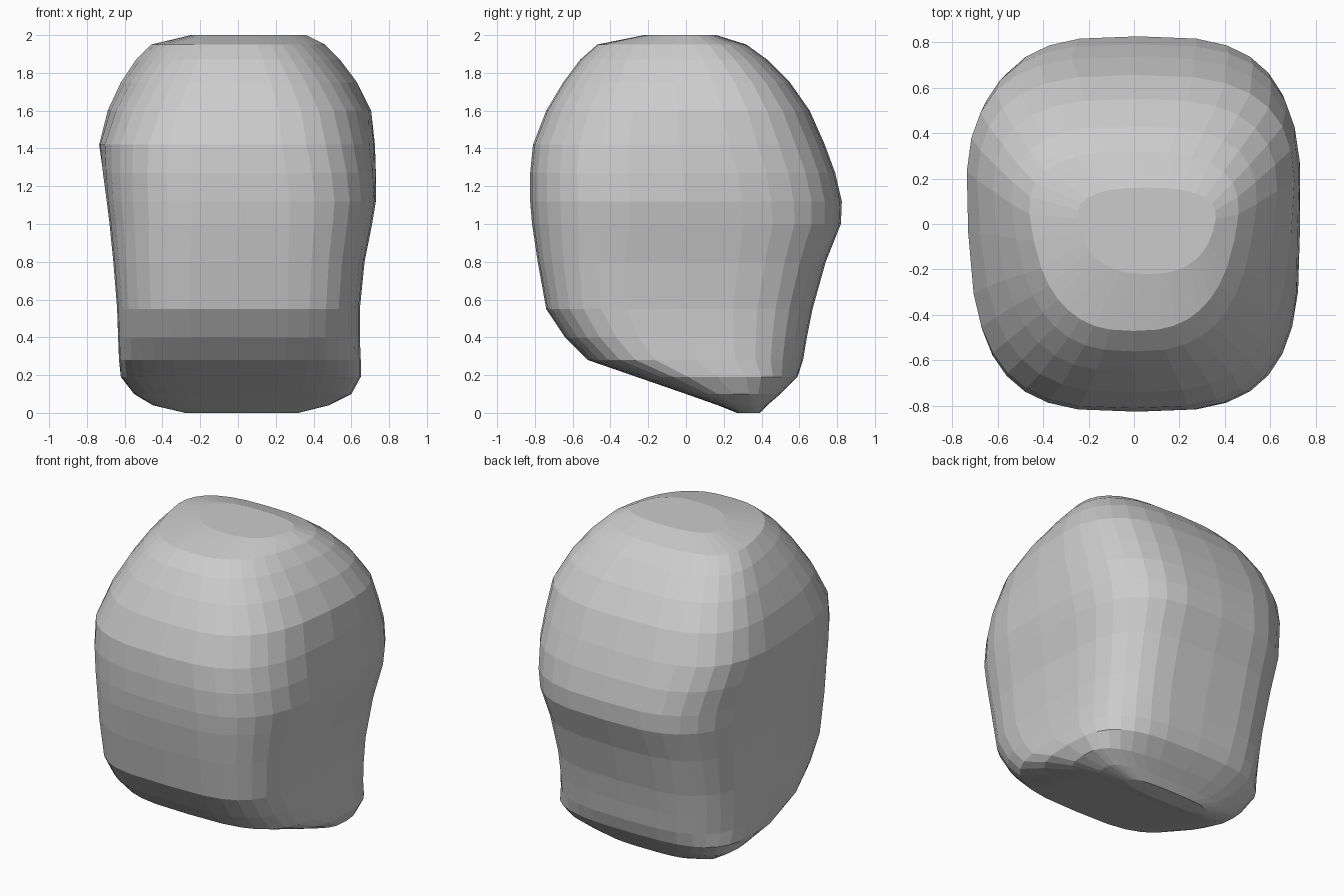
import bpy, bmesh, math

# Horizontal cross-sections: z, x min, x max, y min, y max, squareness, widening to the back
SECTIONS = [
    (0.00, -0.28, 0.32, 0.27, 0.39, 2.6, 0.0),
    (0.04, -0.45, 0.48, 0.17, 0.43, 2.8, 0.0),
    (0.10, -0.55, 0.60, 0.00, 0.50, 3.0, 0.0),
    (0.19, -0.62, 0.65, -0.26, 0.59, 3.2, 0.0),
    (0.28, -0.63, 0.65, -0.52, 0.62, 3.3, 0.0),
    (0.40, -0.635, 0.645, -0.64, 0.64, 3.5, 0.0),
    (0.55, -0.64, 0.645, -0.74, 0.67, 3.6, 0.0),
    (0.80, -0.66, 0.67, -0.785, 0.74, 3.5, 0.0),
    (1.00, -0.68, 0.71, -0.815, 0.82, 3.3, 0.0),
    (1.12, -0.695, 0.73, -0.825, 0.825, 3.2, 0.0),
    (1.27, -0.715, 0.73, -0.825, 0.79, 3.2, 0.03),
    (1.42, -0.735, 0.725, -0.81, 0.735, 3.1, 0.06),
    (1.60, -0.69, 0.705, -0.74, 0.655, 3.0, 0.1),
    (1.75, -0.62, 0.63, -0.65, 0.55, 2.9, 0.14),
    (1.87, -0.54, 0.54, -0.56, 0.43, 2.8, 0.18),
    (1.95, -0.46, 0.46, -0.47, 0.32, 2.7, 0.2),
    (2.00, -0.25, 0.36, -0.22, 0.16, 2.6, 0.2),
]
SEGMENTS = 32


def power(v, e):
    return math.copysign(abs(v) ** e, v)


def section_points(z, x0, x1, y0, y1, n, widen):
    """Rounded-square outline fitted exactly to the given extents."""
    pts = []
    for i in range(SEGMENTS):
        a = 2 * math.pi * i / SEGMENTS
        v = power(math.sin(a), 2 / n)
        u = power(math.cos(a), 2 / n) * (1 + widen * v)
        pts.append((u, v))
    top = max(u for u, v in pts)
    return [((x0 + x1) / 2 + (x1 - x0) / 2 * u / top,
             (y0 + y1) / 2 + (y1 - y0) / 2 * v, z) for u, v in pts]


# Boulder: sections skinned from bottom to top, flat shaded
bm = bmesh.new()
rings = [[bm.verts.new(p) for p in section_points(*s)] for s in SECTIONS]
for low, high in zip(rings, rings[1:]):
    for i in range(SEGMENTS):
        j = (i + 1) % SEGMENTS
        bm.faces.new((low[i], low[j], high[j], high[i]))
bm.faces.new(rings[-1])
bm.faces.new(list(reversed(rings[0])))
bmesh.ops.recalc_face_normals(bm, faces=bm.faces)

mesh = bpy.data.meshes.new("boulder")
bm.to_mesh(mesh)
bm.free()
bpy.context.collection.objects.link(bpy.data.objects.new("boulder", mesh))
